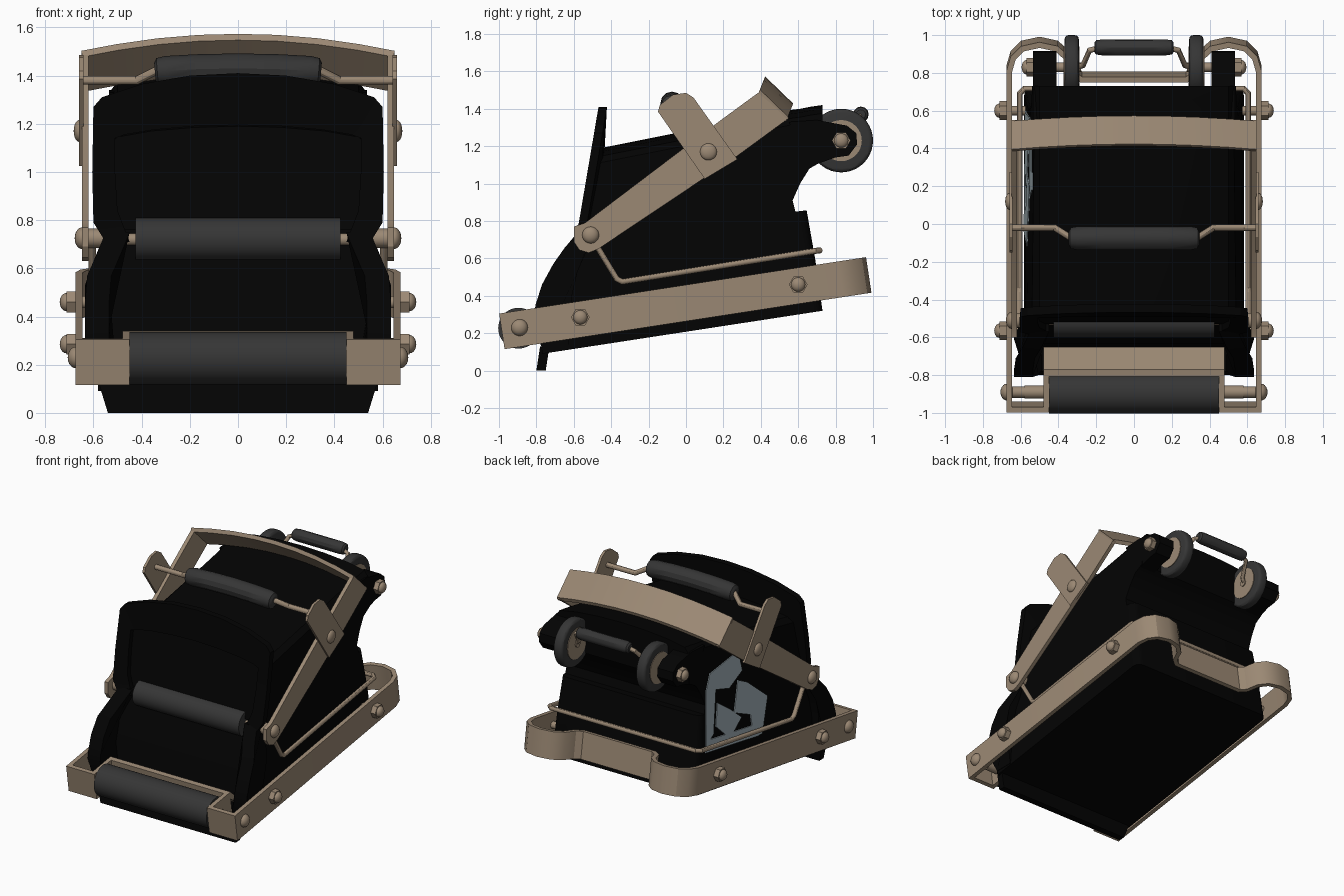
import bpy, bmesh, math
from mathutils import Vector, Matrix

if "Cube" in bpy.data.objects:
    bpy.data.objects.remove(bpy.data.objects["Cube"])


def material(name, rgb):
    m = bpy.data.materials.new(name)
    m.diffuse_color = (*rgb, 1)
    m.use_nodes = True
    m.node_tree.nodes["Principled BSDF"].inputs["Base Color"].default_value = m.diffuse_color
    return m


TAN = material("tan metal", (0.33, 0.25, 0.175))
BLACK = material("black plastic", (0.001, 0.001, 0.001))
GREY = material("dark rubber", (0.036, 0.036, 0.036))
BLUE = material("blue grey paint", (0.37, 0.45, 0.49))


def finish(bm, name, mat, bev=None, width=.05):
    """Turn a closed bmesh into an object; optionally round the edges chosen by a rule."""
    bmesh.ops.recalc_face_normals(bm, faces=bm.faces)
    if bev:
        bmesh.ops.bevel(bm, geom=[e for e in bm.edges if bev(e)], offset=width, segments=3, profile=.5,
                        affect='EDGES', clamp_overlap=True)
    me = bpy.data.meshes.new(name)
    bm.to_mesh(me)
    bm.free()
    me.materials.append(mat)
    ob = bpy.data.objects.new(name, me)
    bpy.context.collection.objects.link(ob)
    return ob


def prism(name, pts, f0, f1, mat, **kw):
    """Side profile (y, z) spanned between x = f0(z) and x = f1(z)."""
    bm = bmesh.new()
    a = [bm.verts.new((f0(z), y, z)) for y, z in pts]
    b = [bm.verts.new((f1(z), y, z)) for y, z in pts]
    bm.faces.new(a)
    bm.faces.new(b[::-1])
    for i in range(len(pts)):
        j = (i + 1) % len(pts)
        bm.faces.new((a[i], a[j], b[j], b[i]))
    return finish(bm, name, mat, **kw)


def pair(name, pts, x0, x1, mat):
    """The same side profile on the left and right."""
    for side, s in (("left", -1), ("right", 1)):
        prism(f"{side}_{name}", pts, lambda z: s * x0, lambda z: s * x1, mat)


def cyl(name, p, x0, x1, r, mat, seg=32, bev=0):
    """Cylinder along x centred at p = (y, z)."""
    bm = bmesh.new()
    bmesh.ops.create_cone(bm, cap_ends=True, segments=seg, radius1=r, radius2=r, depth=abs(x1 - x0),
                          matrix=Matrix.Translation(((x0 + x1) / 2, *p)) @ Matrix.Rotation(math.pi / 2, 4, 'Y'))
    finish(bm, name, mat, (lambda e: abs(e.verts[0].co.x - e.verts[1].co.x) < .001) if bev else None, bev)


def cyl_pair(name, p, x0, x1, r, mat, seg=32, bev=0):
    for side, s in (("left", -1), ("right", 1)):
        cyl(f"{side}_{name}", p, s * x0, s * x1, r, mat, seg, bev)


def dome_pair(name, p, x, h, r):
    """Rounded caps of height h on both sides."""
    for side, s in (("left", -1), ("right", 1)):
        bm = bmesh.new()
        bmesh.ops.create_uvsphere(bm, u_segments=20, v_segments=10, radius=1,
                                  matrix=Matrix.Translation((s * x, *p)) @ Matrix.Diagonal((h, r, r, 1)))
        finish(bm, f"{side}_{name}", TAN)


def tube(name, pts, r, mat, radii=None):
    cu = bpy.data.curves.new(name, 'CURVE')
    cu.dimensions, cu.bevel_depth, cu.bevel_resolution, cu.use_fill_caps = '3D', r, 4, True
    sp = cu.splines.new('POLY')
    sp.points.add(len(pts) - 1)
    for i, p in enumerate(pts):
        sp.points[i].co = (*p, 1)
        sp.points[i].radius = radii[i] if radii else 1
    cu.materials.append(mat)
    ob = bpy.data.objects.new(name, cu)
    bpy.context.collection.objects.link(ob)
    bpy.ops.object.select_all(action='DESELECT')
    ob.select_set(True)
    bpy.context.view_layer.objects.active = ob
    bpy.ops.object.convert(target='MESH')


def ribbon(name, pts, t, o, ey, ez, closed, mat):
    """Flat bar following a path (x, v); v runs along ey and the bar's width along ez."""
    bm = bmesh.new()
    o, ey, ez, n = Vector(o), Vector(ey), Vector(ez), len(pts)
    P = [Vector(p) for p in pts]
    rings = []
    for i, p in enumerate(P):
        a = P[i - 1] if closed or i else p
        b = P[(i + 1) % n] if closed or i < n - 1 else p
        d0 = (p - a).normalized() if p != a else (b - p).normalized()
        d1 = (b - p).normalized() if p != b else d0
        n0, n1 = Vector((-d0.y, d0.x)), Vector((-d1.y, d1.x))
        m = (n0 + n1).normalized()
        m *= t / 2 / max(m.dot(n0), 0.4)
        rings.append([bm.verts.new(o + Vector((q.x, 0, 0)) + ey * q.y + ez * h)
                      for q, h in ((p + m, 0), (p - m, 0), (p - m, 1), (p + m, 1))])
    for i in range(n if closed else n - 1):
        bridge(bm, rings[i], rings[(i + 1) % n])
    if not closed:
        bm.faces.new(rings[0])
        bm.faces.new(rings[-1])
    finish(bm, name, mat)


def bridge(bm, a, b):
    for k in range(len(a)):
        j = (k + 1) % len(a)
        bm.faces.new((a[k], a[j], b[j], b[k]))


def loft(name, sections, mat):
    """Skin over a row of closed sections, capped at both ends."""
    bm = bmesh.new()
    rings = [[bm.verts.new(p) for p in s] for s in sections]
    for a, b in zip(rings, rings[1:]):
        bridge(bm, a, b)
    bm.faces.new(rings[0])
    bm.faces.new(rings[-1])
    finish(bm, name, mat)


def mirrored(half):
    """Right half path, ending on the centre line, completed with its mirror."""
    return half + [(-x, v) for x, v in half[::-1] if x > 0]


def side_x(z):
    return min(0.582, 0.577 - 0.06 * (z - 0.5))


def lean(z):
    return .17 * (z - .75)


# Base frame: tilted flat bar with recessed front and two rounded rear lobes
ey, ez = (0, .988, .152), (0, -.029, .19)
right = [(.465, .21), (.465, .015), (.66, .015), (.66, 1.83), (.64, 1.9), (.59, 1.95), (.5, 1.97),
         (.41, 1.95), (.355, 1.9), (.325, 1.82), (.28, 1.785)]
ribbon("base_frame", right + [(-x, v) for x, v in right[::-1]], .03, (0, -.97, .115), ey, ez, True, TAN)
prism("front_ledge", [(-.8, .31), (-.8, .335), (-.77, .34), (-.65, .23), (-.66, .21)],
      lambda z: -.48, lambda z: .48, TAN)

# Lower body: closed tray with rounded rear corners, flared front cheeks and a bottom lip
prism("lower_body", [(-.77, .09), (.73, .32), (.69, .6), (.645, .857), (.585, .85), (.57, .91), (-.5, .77),
                     (-.53, .66), (-.59, .53), (-.635, .38), (-.65, .15), (-.77, .12)],
      lambda z: -side_x(z), side_x, BLACK,
      bev=lambda e: all(v.co.y > .6 for v in e.verts) and e.verts[0].co.x * e.verts[1].co.x > 0)


def cheek(z):
    if z < .3:
        return .58 + .055 * max(0, z - .1) / .2
    return .635 if z < .55 else .635 - .085 * min(1, (z - .55) / .19)


for s in (-1, 1):
    prism("front_cheek", [(-.77, .12), (-.8, .2), (-.81, .3), (-.805, .35), (-.77, .46), (-.71, .57), (-.65, .655),
                          (-.57, .75), (-.5, .75), (-.54, .62), (-.58, .53), (-.61, .4), (-.63, .12)],
          lambda z: s * (cheek(z) - .1), lambda z: s * cheek(z), BLACK)
loft("bottom_lip", [[(-.54, y, 0), (.54, y, 0), (.58, y + .02, .13), (-.58, y + .02, .13)] for y in (-.8, -.75)],
     BLACK)

# Hood: arched solid with a front face set back inside the rim
sections = []
for y, zb, zt in ((-.53, .76, 1.19), (.57, .91, 1.395), (.61, 1.0, 1.4), (.66, 1.08, 1.41), (.73, 1.12, 1.42)):
    half = [(side_x(zb), zb), (side_x(zt - .08), zt - .08), (.5, zt - .045), (.36, zt - .02), (.18, zt - .005), (0, zt)]
    sections.append([(x, y + (lean(z) if y < 0 else 0), z) for x, z in mirrored(half)])
loft("hood", sections, BLACK)

# Hood front: leaning arch-shaped rim around the mouth
outer = mirrored([(.55, .71), (.6, .79), (.605, 1.0), (.6, 1.27), (.565, 1.31), (.4, 1.365), (.2, 1.4), (0, 1.41)])
inner = mirrored([(.45, .71), (.5, .84), (.51, 1.0), (.51, 1.14), (.47, 1.155), (.35, 1.175), (.18, 1.19), (0, 1.195)])
loft("hood_rim", [[(x, -.58 + lean(z) + dy, z) for (x, z), dy in ((o, 0), (i, 0.015), (i, .07), (o, .045))]
                  for o, i in zip(outer, inner)], BLACK)

# Rollers with axles
cyl("front_roller", (-.895, .227), -.45, .45, .109, GREY, 40)
cyl("front_axle", (-.89, .225), -.66, .66, .03, TAN, 16)
cyl("upper_roller", (-.51, .72), -.425, .425, .09, GREY, 40)
cyl("upper_axle", (-.51, .72), -.64, .64, .025, TAN, 16)

# Swinging upper frame: arms, arched crossbar and handle brackets
pair("arm", [(-.6, .69), (-.57, .645), (-.52, .63), (-.47, .65), (.27, 1.145), (.55, 1.35), (.385, 1.485),
             (.16, 1.32), (-.54, .79), (-.6, .77)], .62, .648, TAN)
arch = mirrored([(.648, 0), (.5, .028), (.33, .052), (.16, .066), (0, .07)])
ribbon("crossbar", arch, .026, (0, .54, 1.345), (0, .4, 1), (0, -.15, .145), False, TAN)
pair("handle_bracket", [(.1, 1.025), (.275, 1.13), (.04, 1.46), (0, 1.485), (-.07, 1.475), (-.14, 1.42),
                        (-.15, 1.385)], .642, .66, TAN)
for s in (-1, 1):
    tube("handle_rod", [(s * .645, -.02, 1.38), (s * .42, -.02, 1.38), (s * .34, -.07, 1.42), (s * .28, -.07, 1.425)],
         .018, TAN)
    tube("rear_handle_rod", [(s * .3, .83, 1.23), (s * .27, .84, 1.26), (s * .235, .92, 1.35), (s * .19, .93, 1.365)],
         .015, TAN)
taper = [.6, .9, 1, 1, 1, 1, 1, .9, .6]
tube("handle_grip", [(x, -.075, 1.43 - .12 * x * x) for x in (-.345, -.335, -.3, -.17, 0, .17, .3, .335, .345)],
     .062, GREY, taper)
tube("rear_grip", [(x, .935, 1.37) for x in (-.21, -.2, -.17, -.1, 0, .1, .17, .2, .21)], .042, GREY, taper)

# Bent wire running around the body
wire = [(.605, -.51, .72), (.605, -.37, .49), (.605, -.34, .475), (.605, .69, .64), (.58, .715, .643)]
tube("wire_rail", wire + [(-x, y, z) for x, y, z in wire[::-1]], .016, TAN)

# Rear wheels on their mounts
pair("wheel_mount", [(.55, 1.33), (.7, 1.34), (.86, 1.31), (.91, 1.27), (.915, 1.21), (.87, 1.15), (.8, 1.14),
                     (.66, 1.09)], .41, .535, BLACK)
cyl_pair("tyre", (.83, 1.23), .292, .368, .17, GREY, 40, .022)
cyl_pair("wheel_hub", (.83, 1.23), .288, .372, .11, TAN)
cyl_pair("wheel_axle", (.83, 1.23), .28, .56, .025, TAN, 16)
cyl_pair("wheel_nut", (.83, 1.23), .535, .57, .05, TAN, 6)
dome_pair("wheel_nut_dome", (.83, 1.23), .57, .025, .038)

# Bolts: hexagonal on the base frame, domed on the pivots
for p in ((-.565, .285), (.6, .46)):
    cyl_pair("base_bolt_shank", p, .55, .67, .025, TAN, 16)
    cyl_pair("base_bolt", p, .665, .712, .05, TAN, 6)
    dome_pair("base_bolt_dome", p, .712, .028, .038)
for p, x, h in (((-.51, .725), .648, .03), ((.12, 1.17), .66, .022), ((-.89, .23), .672, .035)):
    dome_pair("pivot_bolt", p, x, h, .045)
cyl_pair("pivot_spacer", (-.51, .725), .55, .62, .04, TAN, 16)
cyl_pair("roller_spacer", (-.89, .225), .48, .58, .035, TAN, 16)

# Abstract painted patches on the left side
patches = [[(.56, 1.0), (.506, 1.11), (.45, .98), (.5, .68), (.59, .62)],
           [(.506, 1.11), (.18, 1.15), (.145, 1.0), (.3, .93), (.46, .98)],
           [(.2, .95), (.1, .9), (-.12, .72), (-.04, .48), (.06, .49), (.08, .66), (.26, .74)],
           [(.6, .58), (0, .48), (.02, .57), (.57, .66)],
           [(.44, .88), (.3, .78), (.18, .68), (.32, .58), (.47, .72)]]
for pts in patches:
    prism("side_patch", pts, lambda z: -side_x(z) + .002, lambda z: -side_x(z) - .006, BLUE)

# Smooth the round parts, keep hard edges
bpy.ops.object.select_all(action='SELECT')
bpy.context.view_layer.objects.active = bpy.context.selected_objects[0]
bpy.ops.object.shade_smooth_by_angle(angle=math.radians(30))
